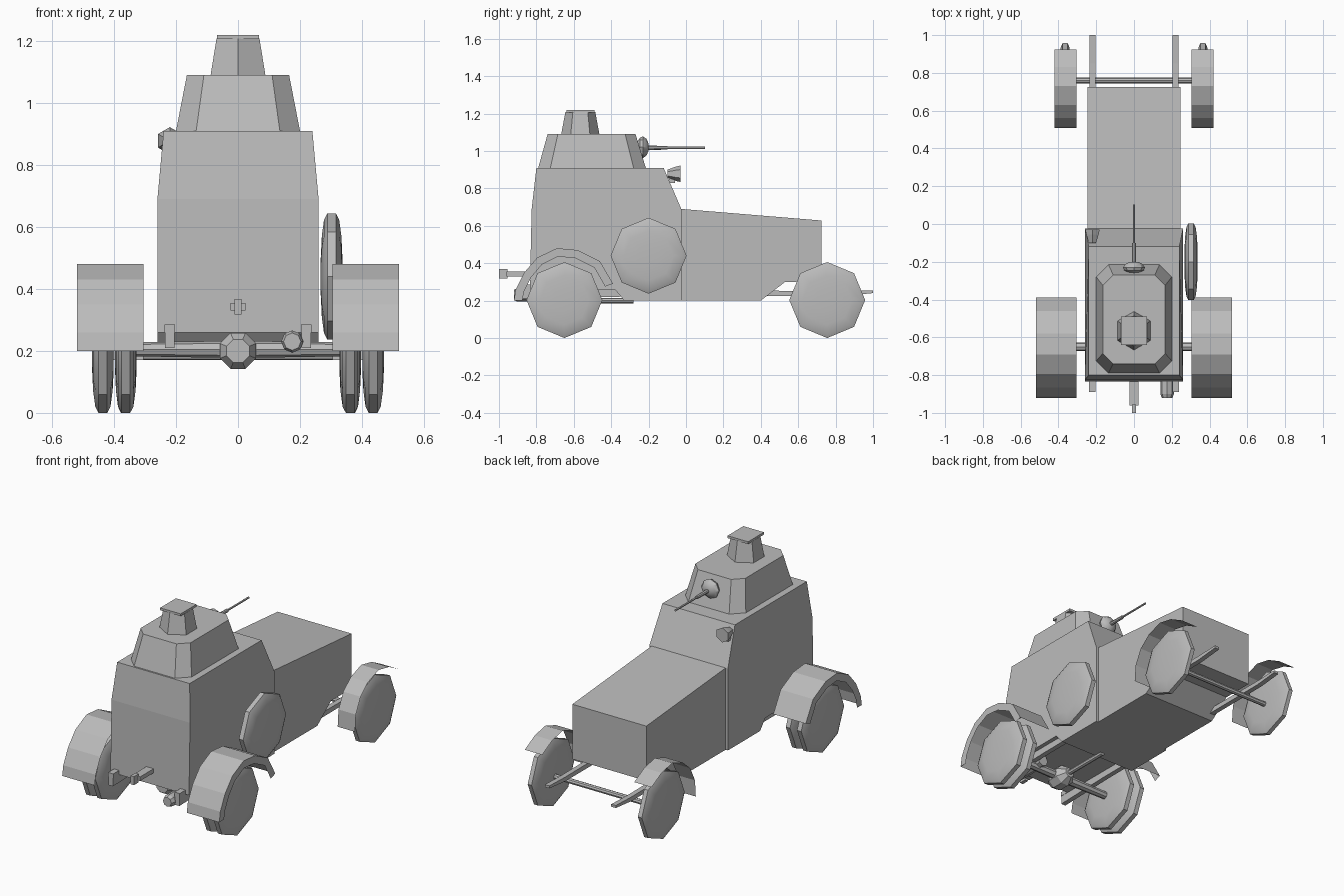
import bpy, bmesh, math
from mathutils import Vector

cube = bpy.data.objects.get("Cube")
if cube:
    bpy.data.objects.remove(cube)

grey = bpy.data.materials.new("armour_grey")
grey.use_nodes = True
grey.diffuse_color = (0.5, 0.5, 0.5, 1)
grey.node_tree.nodes["Principled BSDF"].inputs["Base Color"].default_value = (0.5, 0.5, 0.5, 1)


def finish(name, bm, smooth=False, solid=True):
    if solid:
        bmesh.ops.recalc_face_normals(bm, faces=bm.faces)
    mesh = bpy.data.meshes.new(name)
    bm.to_mesh(mesh)
    bm.free()
    mesh.materials.append(grey)
    ob = bpy.data.objects.new(name, mesh)
    bpy.context.collection.objects.link(ob)
    if smooth:
        bpy.ops.object.select_all(action='DESELECT')
        ob.select_set(True)
        bpy.context.view_layer.objects.active = ob
        bpy.ops.object.shade_smooth_by_angle(angle=math.radians(32))
    return ob


def loft(name, rings, smooth=False):
    """Closed solid through rings of equal point count."""
    bm = bmesh.new()
    loops = [[bm.verts.new(p) for p in ring] for ring in rings]
    n = len(loops[0])
    for a, b in zip(loops, loops[1:]):
        for i in range(n):
            j = (i + 1) % n
            bm.faces.new((a[i], a[j], b[j], b[i]))
    bm.faces.new(loops[0])
    bm.faces.new(loops[-1])
    return finish(name, bm, smooth)


def side_prism(name, profile, half, top_half=None, top_z=9):
    """Side profile (y, z) spanned across x, narrower above top_z."""
    def ring(s):
        return [(s * (top_half if z > top_z else half), y, z) for y, z in profile]
    return loft(name, [ring(-1), ring(1)])


def box(name, lo, hi):
    corners = [(lo[0], lo[1]), (hi[0], lo[1]), (hi[0], hi[1]), (lo[0], hi[1])]
    return loft(name, [[(x, y, z) for x, y in corners] for z in (lo[2], hi[2])])


def turned(name, start, axis, steps, sides=8, phase=0, smooth=False):
    """Round part along an axis; steps are (distance, radius)."""
    axis = Vector(axis)
    u = Vector((0, 0, 1))
    v = axis.cross(u)
    rings = []
    for d, r in steps:
        c = Vector(start) + axis * d
        rings.append([c + r * (u * math.cos(t) + v * math.sin(t))
                      for t in (2 * math.pi * i / sides + phase for i in range(sides))])
    return loft(name, rings, smooth)


def wheel(name, x, y, z, r, half=0.035):
    steps = [(-half, 0.3 * r), (-0.9 * half, 0.65 * r), (-0.7 * half, 0.9 * r), (-0.4 * half, r)]
    steps += [(-d, q) for d, q in reversed(steps)]
    return turned(name, (x, y, z), (1, 0, 0), steps, smooth=True)


def fender(name, path, x_in, x_out, flange=None):
    """Thin bent sheet, optionally with a side flange reaching toward a hub."""
    bm = bmesh.new()
    rows = []
    for y, z in path:
        row = [bm.verts.new((x_in, y, z)), bm.verts.new((x_out, y, z))]
        if flange:
            p = Vector((y, z))
            p += (Vector(flange) - p).normalized() * 0.045
            row.append(bm.verts.new((x_out, p.x, p.y)))
        rows.append(row)
    for a, b in zip(rows, rows[1:]):
        for i in range(len(a) - 1):
            bm.faces.new((a[i], a[i + 1], b[i + 1], b[i]))
    bmesh.ops.recalc_face_normals(bm, faces=bm.faces)
    if sum(f.normal.z for f in bm.faces) < 0:
        bmesh.ops.reverse_faces(bm, faces=bm.faces)
    return finish(name, bm, solid=False)


# Hull
side_prism("crew_compartment",
           [(-0.80, 0.91), (-0.12, 0.91), (-0.025, 0.69), (-0.025, 0.2), (-0.33, 0.2),
            (-0.38, 0.26), (-0.835, 0.26), (-0.825, 0.69)], 0.26, 0.24, 0.8)
side_prism("engine_hood",
           [(-0.025, 0.69), (0.725, 0.628), (0.725, 0.3), (0.53, 0.3), (0.4, 0.2), (-0.025, 0.2)], 0.245)


# Turret with chamfered corners
def octagon(hx, y0, y1, c, z):
    quarter = [(hx, y0 + c), (hx, y1 - c), (hx - c, y1), (c - hx, y1),
               (-hx, y1 - c), (-hx, y0 + c), (c - hx, y0), (hx - c, y0)]
    return [(x, y, z) for x, y in quarter]


loft("turret", [octagon(0.2, -0.79, -0.215, 0.065, 0.91), octagon(0.165, -0.74, -0.27, 0.055, 1.09)])

# Six-sided cupola and its split lid
loft("cupola", [[(r * math.sin(math.pi * i / 3), -0.565 + r * math.cos(math.pi * i / 3), z)
                 for i in range(6)] for r, z in ((0.102, 1.09), (0.08, 1.208))])
for s, side in ((-1, "right"), (1, "left")):
    box("cupola_lid_" + side, (min(0, s * 0.068), -0.64, 1.206), (max(0, s * 0.068), -0.49, 1.22))

# Machine gun in a ball mount
ball = turned("gun_mount", (0, -0.23, 1.02), (0, 1, 0),
              [(-0.03, 0.03), (-0.015, 0.052), (0, 0.058), (0.018, 0.045), (0.03, 0.02)], smooth=True)
turned("gun_jacket", (0, -0.23, 1.017), (0, 1, 0), [(0, 0.012), (0.13, 0.01)])
turned("gun_barrel", (0, -0.12, 1.017), (0, 1, 0), [(0, 0.006), (0.222, 0.006)], 6)

# Headlamp on the right shoulder
turned("headlamp", (-0.22, -0.1, 0.878), (0, 1, 0), [(0, 0.022), (0.045, 0.038), (0.07, 0.044)], 6)
box("headlamp_bracket", (-0.235, -0.09, 0.83), (-0.215, -0.06, 0.865))

# Wheels, fenders and chassis rails on both sides
rear_arc = [(-0.92, 0.2), (-0.91, 0.26), (-0.865, 0.35), (-0.795, 0.43),
            (-0.69, 0.48), (-0.58, 0.47), (-0.46, 0.41), (-0.39, 0.29)]
front_arc = [(0.507, 0.17), (0.515, 0.27), (0.56, 0.36), (0.63, 0.42),
             (0.73, 0.455), (0.83, 0.435), (0.925, 0.385)]
for s, side in ((-1, "right"), (1, "left")):
    wheel("rear_inner_wheel_" + side, s * 0.362, -0.65, 0.203, 0.203)
    wheel("rear_outer_wheel_" + side, s * 0.436, -0.65, 0.203, 0.203)
    wheel("front_wheel_" + side, s * 0.365, 0.755, 0.203, 0.203, 0.032)
    fender("rear_fender_" + side, rear_arc, s * 0.305, s * 0.52, (-0.65, 0.2))
    fender("front_fender_" + side, front_arc, s * 0.305, s * 0.42)
    rail = side_prism("chassis_rail_" + side,
                      [(-0.89, 0.21), (-0.89, 0.27), (-0.5, 0.26), (0.85, 0.25), (1.0, 0.255),
                       (1.0, 0.24), (0.85, 0.225), (-0.5, 0.22)], 0.015)
    rail.location.x = s * 0.22
    box("rail_end_" + side, (s * 0.22 - 0.017, -0.89, 0.26), (s * 0.22 + 0.017, -0.83, 0.285))

# Spare wheel on the left flank
wheel("spare_wheel", 0.302, -0.2, 0.44, 0.203)

# Axles and driveline
turned("rear_axle", (-0.36, -0.65, 0.205), (1, 0, 0), [(0, 0.022), (0.36, 0.028), (0.72, 0.022)])
turned("front_axle", (-0.36, 0.76, 0.185), (1, 0, 0), [(0, 0.015), (0.72, 0.015)])
turned("differential", (0, -0.65, 0.2), (0, 1, 0),
       [(-0.07, 0.04), (-0.035, 0.063), (0.035, 0.063), (0.08, 0.03)], phase=math.pi / 8)
turned("drive_shaft", (0, -0.58, 0.2), (0, 1, 0), [(0, 0.015), (0.3, 0.015)])

# Exhaust and tow hitch at the rear
turned("exhaust", (0.175, -0.92, 0.23), (0, 1, 0), [(0, 0.028), (0.02, 0.036), (0.32, 0.036)])
box("hitch_bar", (-0.024, -0.96, 0.33), (0.024, -0.82, 0.355))
box("hitch_hook", (-0.011, -1.0, 0.317), (0.011, -0.955, 0.368))
